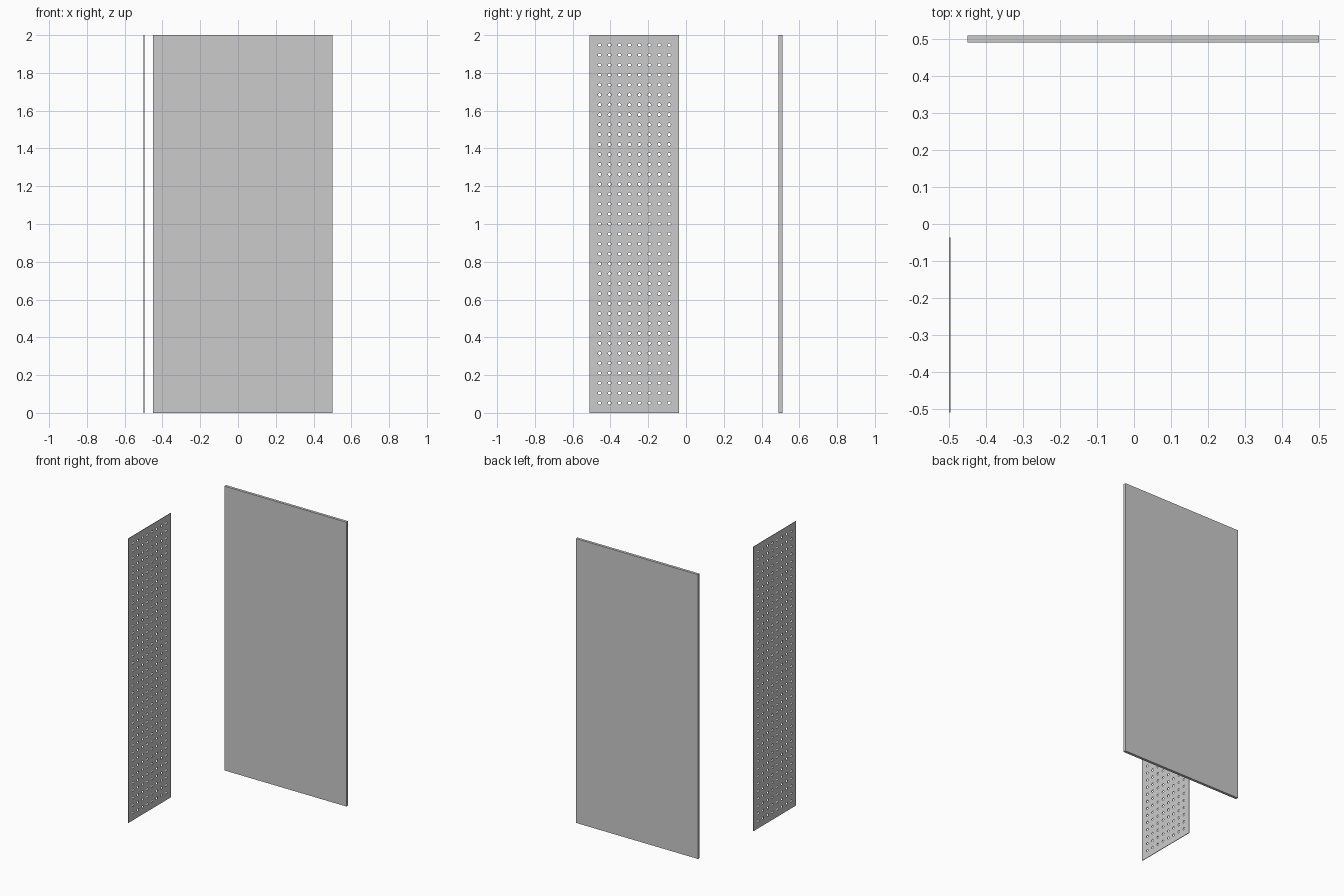
import bpy, bmesh, math

if "Cube" in bpy.data.objects:
    bpy.data.objects.remove(bpy.data.objects["Cube"])

PITCH = 2 / 38          # hole spacing
ROWS, COLS = 37, 8
Y0 = -0.51              # front edge of perforated sheet
WIDTH = PITCH * (COLS + 1)
THICK = 0.004
RADIUS, SIDES = 0.0085, 16


def new_object(name, bm):
    mesh = bpy.data.meshes.new(name)
    bm.to_mesh(mesh)
    bm.free()
    obj = bpy.data.objects.new(name, mesh)
    bpy.context.collection.objects.link(obj)
    return obj


def box(name, lo, hi):
    bm = bmesh.new()
    bmesh.ops.create_cube(bm, size=1)
    for v in bm.verts:
        v.co = [(a + b) / 2 + c * (b - a) for a, b, c in zip(lo, hi, v.co)]
    return new_object(name, bm)


def outer(sign, index, count):
    """Cell half-size, stretched to the sheet edge for border cells."""
    edge = (sign < -0.999 and index == 0) or (sign > 0.999 and index == count - 1)
    return sign * PITCH * (1.0 if edge else 0.5)


# Perforated sheet: one square cell with a round hole, tiled over the grid
bm = bmesh.new()
for r in range(ROWS):
    for c in range(COLS):
        cy, cz = Y0 + PITCH * (c + 1), PITCH * (r + 1)
        ring_in, ring_out = [], []
        for k in range(SIDES):
            a = 2 * math.pi * k / SIDES
            dy, dz = math.cos(a), math.sin(a)
            m = max(abs(dy), abs(dz))
            ring_in.append(bm.verts.new((-0.5 + THICK / 2, cy + RADIUS * dy, cz + RADIUS * dz)))
            ring_out.append(bm.verts.new((-0.5 + THICK / 2,
                                          cy + outer(dy / m, c, COLS),
                                          cz + outer(dz / m, r, ROWS))))
        for k in range(SIDES):
            n = (k + 1) % SIDES
            bm.faces.new((ring_in[k], ring_out[k], ring_out[n], ring_in[n]))
bmesh.ops.remove_doubles(bm, verts=bm.verts, dist=0.0005)
bmesh.ops.recalc_face_normals(bm, faces=bm.faces)
sheet = new_object("perforated_panel", bm)
solid = sheet.modifiers.new("thickness", 'SOLIDIFY')
solid.thickness = THICK
solid.offset = 0

# Plain back board
box("back_board", (-0.45, 0.491, 0), (0.5, 0.51, 2))
